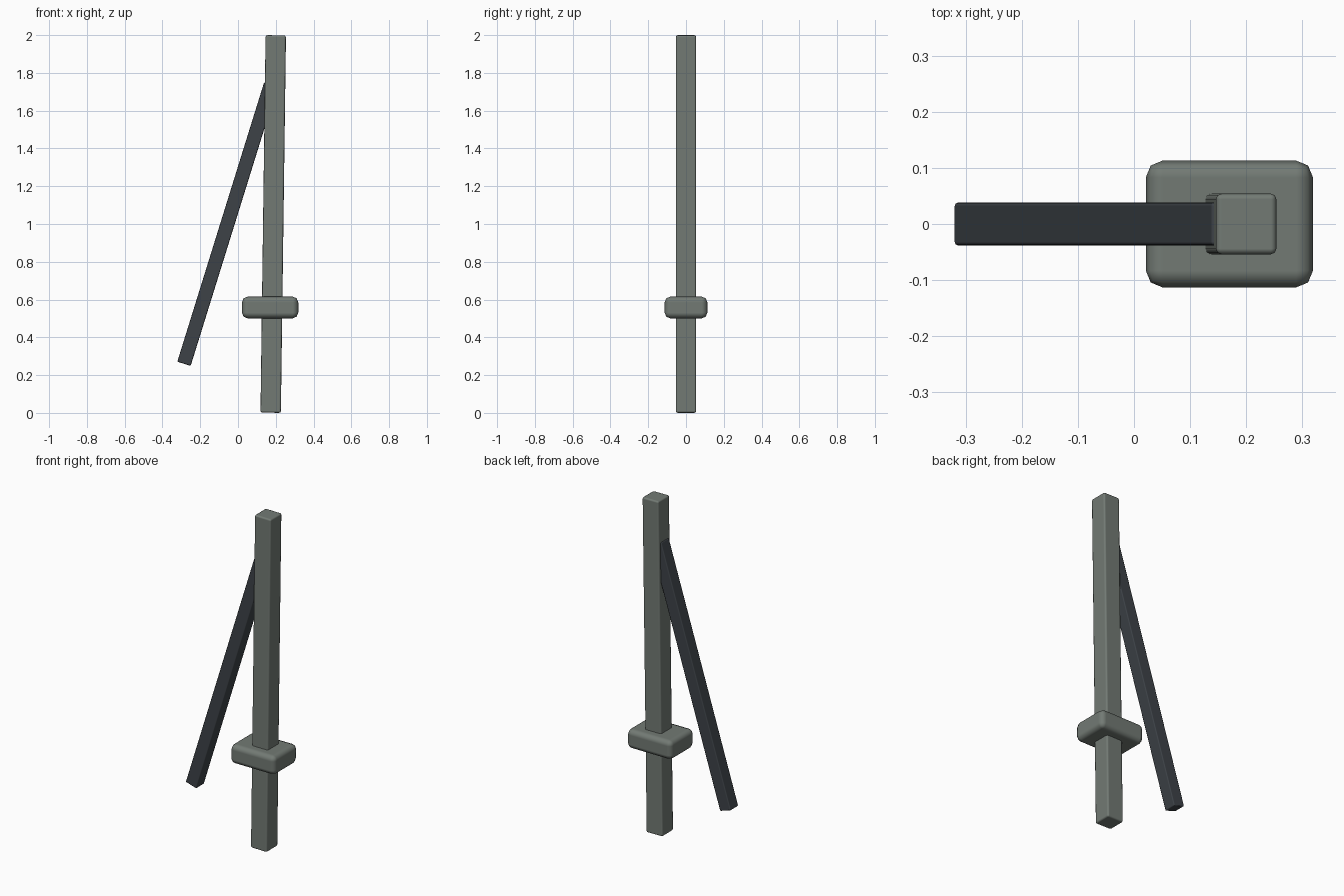
import bpy
import math
from mathutils import Vector

cube = bpy.data.objects.get("Cube")
if cube:
    bpy.data.objects.remove(cube, do_unlink=True)


def make_material(name, rgb):
    mat = bpy.data.materials.new(name)
    mat.use_nodes = True
    colour = (*rgb, 1.0)
    mat.diffuse_color = colour
    bsdf = mat.node_tree.nodes["Principled BSDF"]
    bsdf.inputs["Base Color"].default_value = colour
    bsdf.inputs["Roughness"].default_value = 0.7
    return mat


def rounded_box(name, size, centre, tilt, bevel, mat):
    """Box with softened edges, leaning in the XZ plane by the tilt angle."""
    bpy.ops.mesh.primitive_cube_add(size=1, location=centre)
    obj = bpy.context.object
    obj.name = name
    obj.scale = size
    bpy.ops.object.transform_apply(location=False, rotation=False, scale=True)
    obj.rotation_euler.y = tilt
    obj.data.materials.append(mat)
    bpy.ops.object.shade_smooth_by_angle(angle=math.radians(60))
    mod = obj.modifiers.new("soft_edges", 'BEVEL')
    mod.width = bevel
    mod.segments = 2
    mod.harden_normals = True
    return obj


def beam(name, start, end, width, depth, bevel, mat):
    """Rounded box running between two points in the XZ plane."""
    a, b = Vector(start), Vector(end)
    run = b - a
    return rounded_box(name, (width, depth, run.length), (a + b) / 2,
                       math.atan2(run.x, run.z), bevel, mat)


stone = make_material("grey_green", (0.17, 0.195, 0.175))
dark = make_material("dark_slate", (0.047, 0.055, 0.064))

# Slightly leaning upright
beam("post", (0.173, 0, 0.001), (0.2, 0, 1.999), 0.108, 0.108, 0.01, stone)

# Thick level block around the lower post
rounded_box("collar", (0.298, 0.226, 0.115), (0.17, 0, 0.558), 0, 0.03, stone)

# Diagonal brace ending inside the post
beam("brace", (-0.286, 0, 0.26), (0.174, 0, 1.74), 0.074, 0.076, 0.006, dark)
